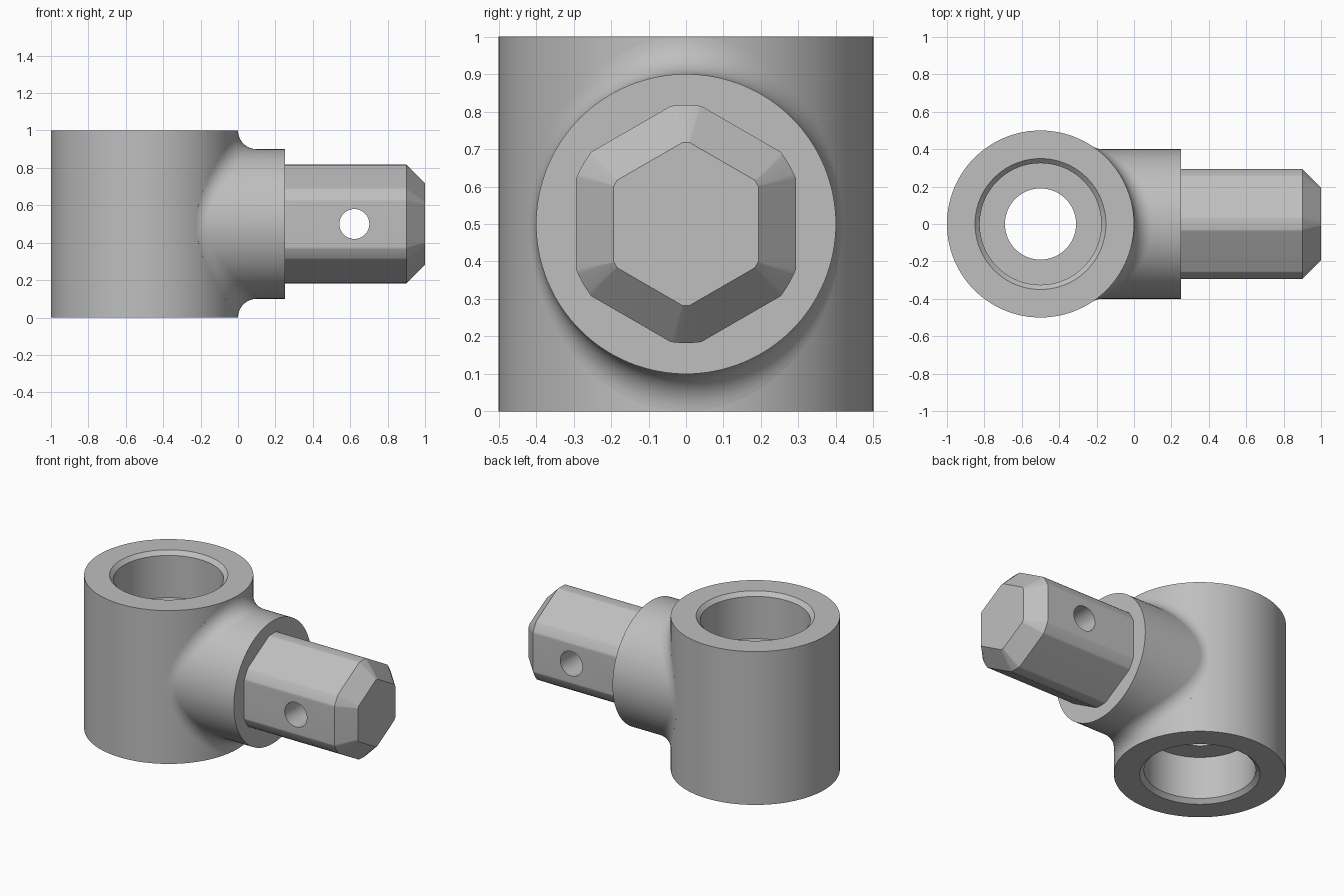
import bpy, bmesh
from math import sin, cos, tau, sqrt, acos, radians
from mathutils import Vector

cube = bpy.data.objects.get("Cube")
if cube:
    bpy.data.objects.remove(cube)

steel = bpy.data.materials.new("plain grey metal")
steel.use_nodes = True
GREY = (0.52, 0.52, 0.52, 1)
steel.diffuse_color = GREY
steel.node_tree.nodes["Principled BSDF"].inputs["Base Color"].default_value = GREY


def loft(name, rings, loop=False, cap_start=False, cap_end=False):
    """Skin a list of equal closed rings into a mesh object."""
    bm = bmesh.new()
    rows = [[bm.verts.new(p) for p in ring] for ring in rings]
    pairs = list(zip(rows, rows[1:])) + ([(rows[-1], rows[0])] if loop else [])
    for a, b in pairs:
        for i in range(len(a)):
            j = (i + 1) % len(a)
            bm.faces.new((a[i], a[j], b[j], b[i]))
    if cap_start:
        bm.faces.new(rows[0])
    if cap_end:
        bm.faces.new(rows[-1])
    bmesh.ops.recalc_face_normals(bm, faces=bm.faces)
    mesh = bpy.data.meshes.new(name)
    bm.to_mesh(mesh)
    bm.free()
    mesh.materials.append(steel)
    obj = bpy.data.objects.new(name, mesh)
    bpy.context.collection.objects.link(obj)
    return obj


def activate(obj):
    bpy.ops.object.select_all(action='DESELECT')
    obj.select_set(True)
    bpy.context.view_layer.objects.active = obj


def smooth(obj):
    activate(obj)
    bpy.ops.object.shade_smooth_by_angle(angle=radians(30))


# Upright sleeve: turned profile with a chamfered counterbore at each end
SEGS = 128
AXIS_X, MID_Z = -0.5, 0.5
upper = [(0.5, 0.5), (0.35, 0.5), (0.325, 0.475), (0.325, 0.2), (0.19, 0.2)]
profile = upper + [(r, -h) for r, h in reversed(upper)]
smooth(loft("sleeve", [[(AXIS_X + r * cos(tau * i / SEGS), r * sin(tau * i / SEGS), MID_Z + h)
                        for i in range(SEGS)] for r, h in profile], loop=True))

# Side collar: round boss with a rolling-ball fillet onto the sleeve
BALL, BOSS, STEPS = 0.1, 0.4, 10
columns = []
for i in range(SEGS):
    t = tau * i / SEGS
    reach = BOSS + BALL
    y = reach * cos(t)
    x = AXIS_X + sqrt((0.5 + BALL) ** 2 - y * y)
    ball = Vector((x, y, MID_Z + reach * sin(t)))
    to_sleeve = Vector((AXIS_X - x, -y, 0)).normalized()
    to_boss = Vector((0, -cos(t), -sin(t)))
    arc = [ball + BALL * to_sleeve.slerp(to_boss, k / STEPS) for k in range(STEPS + 1)]
    sunk = arc[0] + to_sleeve * 0.01
    end = Vector((0.25, BOSS * cos(t), MID_Z + BOSS * sin(t)))
    columns.append([sunk] + arc + [end])
smooth(loft("collar", list(zip(*columns)), cap_end=True))


# Hexagonal pin: corners turned down to a round, chamfered tip
def hex_ring(x, flat, corner, steps=6):
    half = radians(30) - acos(flat / corner)
    ring = []
    for side in range(6):
        for k in range(steps + 1):
            t = radians(30 + 60 * side) + half * (2 * k / steps - 1)
            ring.append((x, corner * cos(t), MID_Z + corner * sin(t)))
    return ring


pin = loft("hex_pin", [hex_ring(0.2, 0.293, 0.3175), hex_ring(0.9, 0.293, 0.3175),
                       hex_ring(1, 0.193, 0.2175)], cap_start=True, cap_end=True)

# Cross hole through the pin
bpy.ops.mesh.primitive_cylinder_add(vertices=48, radius=0.08, depth=1,
                                    location=(0.622, 0, MID_Z), rotation=(radians(90), 0, 0))
cutter = bpy.context.object
cutter.name = "cross_hole_cutter"
cutter.hide_render = True
cutter.data.materials.append(steel)
activate(pin)
cut = pin.modifiers.new("cross_hole", 'BOOLEAN')
cut.operation = 'DIFFERENCE'
cut.solver = 'EXACT'
cut.object = cutter
bpy.ops.object.modifier_apply(modifier=cut.name)
bpy.data.objects.remove(cutter)
smooth(pin)
weighted = pin.modifiers.new("flat_faces", 'WEIGHTED_NORMAL')
weighted.keep_sharp = True
